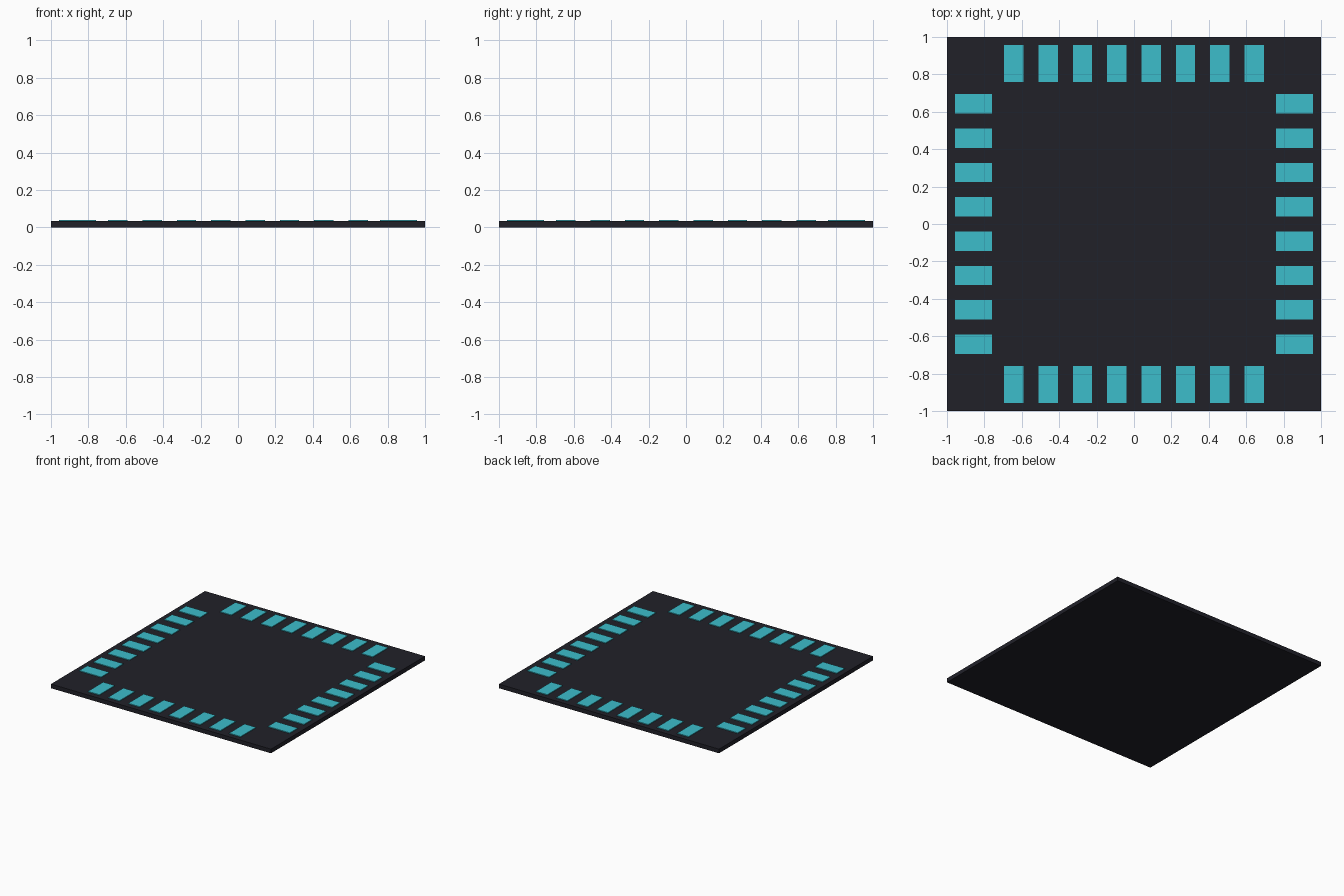
import bpy

if "Cube" in bpy.data.objects:
    bpy.data.objects.remove(bpy.data.objects["Cube"])


def material(name, rgb):
    m = bpy.data.materials.new(name)
    m.diffuse_color = (*rgb, 1.0)
    m.use_nodes = True
    m.node_tree.nodes["Principled BSDF"].inputs["Base Color"].default_value = m.diffuse_color
    return m


def box(name, lo, hi, mat):
    size = [b - a for a, b in zip(lo, hi)]
    mid = [(a + b) / 2 for a, b in zip(lo, hi)]
    bpy.ops.mesh.primitive_cube_add(size=1, location=mid)
    ob = bpy.context.object
    ob.name = name
    ob.scale = size
    bpy.ops.object.transform_apply(location=False, rotation=False, scale=True)
    ob.data.materials.append(mat)
    return ob


dark = material("dark slate", (0.015, 0.015, 0.022))
teal = material("teal", (0.045, 0.51, 0.60))

BASE_TOP, PAD_TOP = 0.034, 0.040
PITCH, HALF_W, INNER, OUTER = 0.1835, 0.052, 0.758, 0.957

# Thin square board
box("board", (-1, -1, 0), (1, 1, BASE_TOP), dark)

# Eight raised pads along each of the four edges
z0 = BASE_TOP - 0.004
for i in range(8):
    c = (i - 3.5) * PITCH
    for side, a, b in (("positive", INNER, OUTER), ("negative", -OUTER, -INNER)):
        box(f"pad_y_{side}_{i + 1}", (c - HALF_W, a, z0), (c + HALF_W, b, PAD_TOP), teal)
        box(f"pad_x_{side}_{i + 1}", (a, c - HALF_W, z0), (b, c + HALF_W, PAD_TOP), teal)
